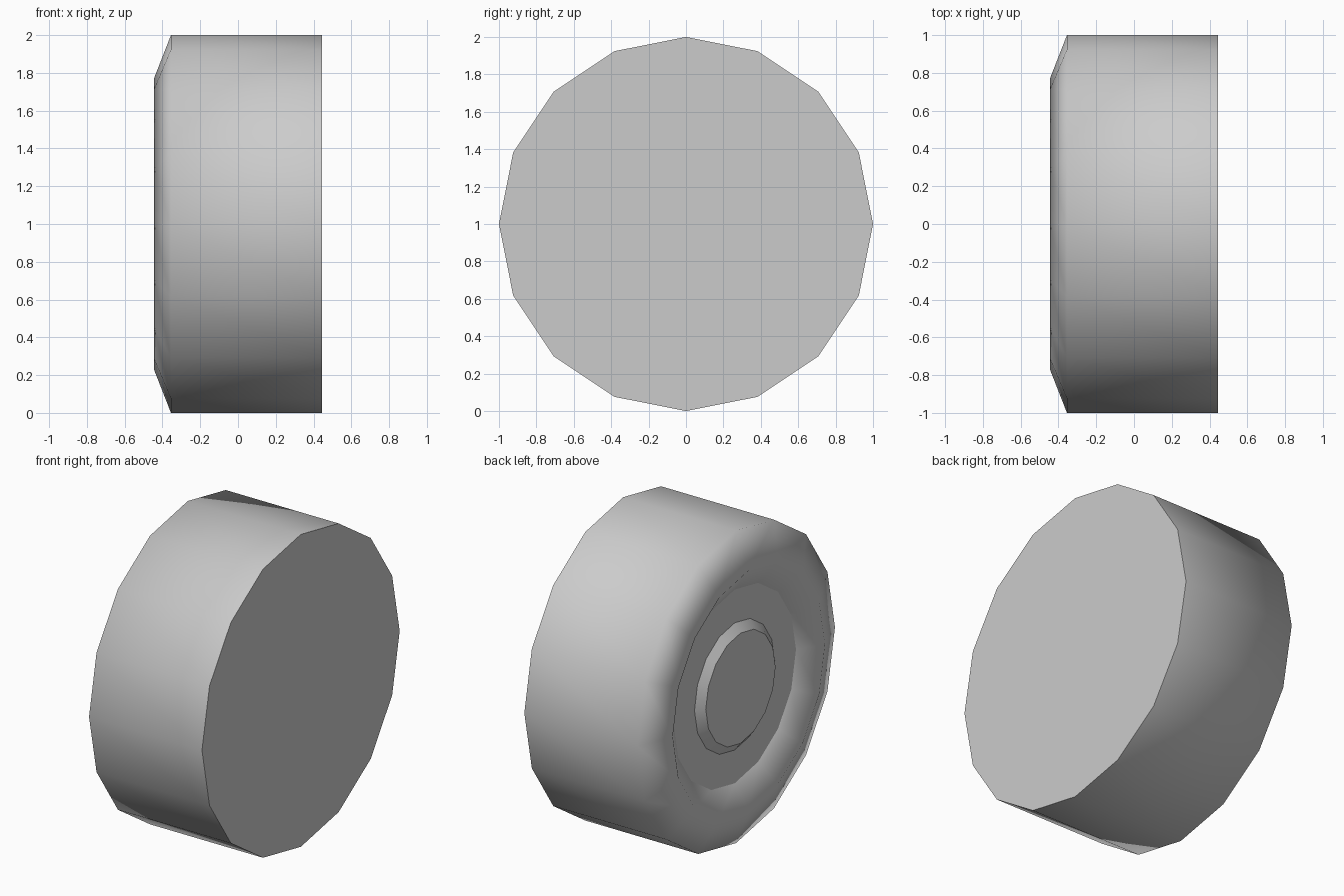
import bpy, bmesh, math

if "Cube" in bpy.data.objects:
    bpy.data.objects.remove(bpy.data.objects["Cube"])

SIDES = 16


def lathe(name, profile, smooth=False, cap_end=False):
    """Revolve (x, radius) points about the x axis at z = 1."""
    bm = bmesh.new()
    rings = []
    for x, r in profile:
        rings.append([bm.verts.new((x, r * math.cos(a), 1 + r * math.sin(a)))
                      for a in (2 * math.pi * i / SIDES for i in range(SIDES))])
    for a, b in zip(rings, rings[1:]):
        for i in range(SIDES):
            j = (i + 1) % SIDES
            f = bm.faces.new((a[j], a[i], b[i], b[j]))
            f.smooth = smooth
    if cap_end:
        # End cap faces -x unless the profile is a single ring
        ring = rings[-1]
        bm.faces.new(ring if len(rings) == 1 else ring[::-1])
    me = bpy.data.meshes.new(name)
    bm.to_mesh(me)
    bm.free()
    ob = bpy.data.objects.new(name, me)
    bpy.context.collection.objects.link(ob)
    return ob


# Smooth tyre: tread, sloped shoulder, ridge and inner slope
lathe("tyre", [(0.445, 1.0), (-0.355, 1.0), (-0.445, 0.77), (-0.345, 0.62)], smooth=True)
# Flat inner side of the wheel
lathe("back_disc", [(0.445, 1.0)], cap_end=True)
# Flat recessed rim plate
lathe("rim_plate", [(-0.345, 0.62), (-0.345, 0.407)])
# Raised hub: sloped edge and flat face
lathe("hub_edge", [(-0.345, 0.407), (-0.387, 0.353)], smooth=True)
hub = lathe("hub_face", [(-0.387, 0.353)], cap_end=True)
hub.data.flip_normals()
